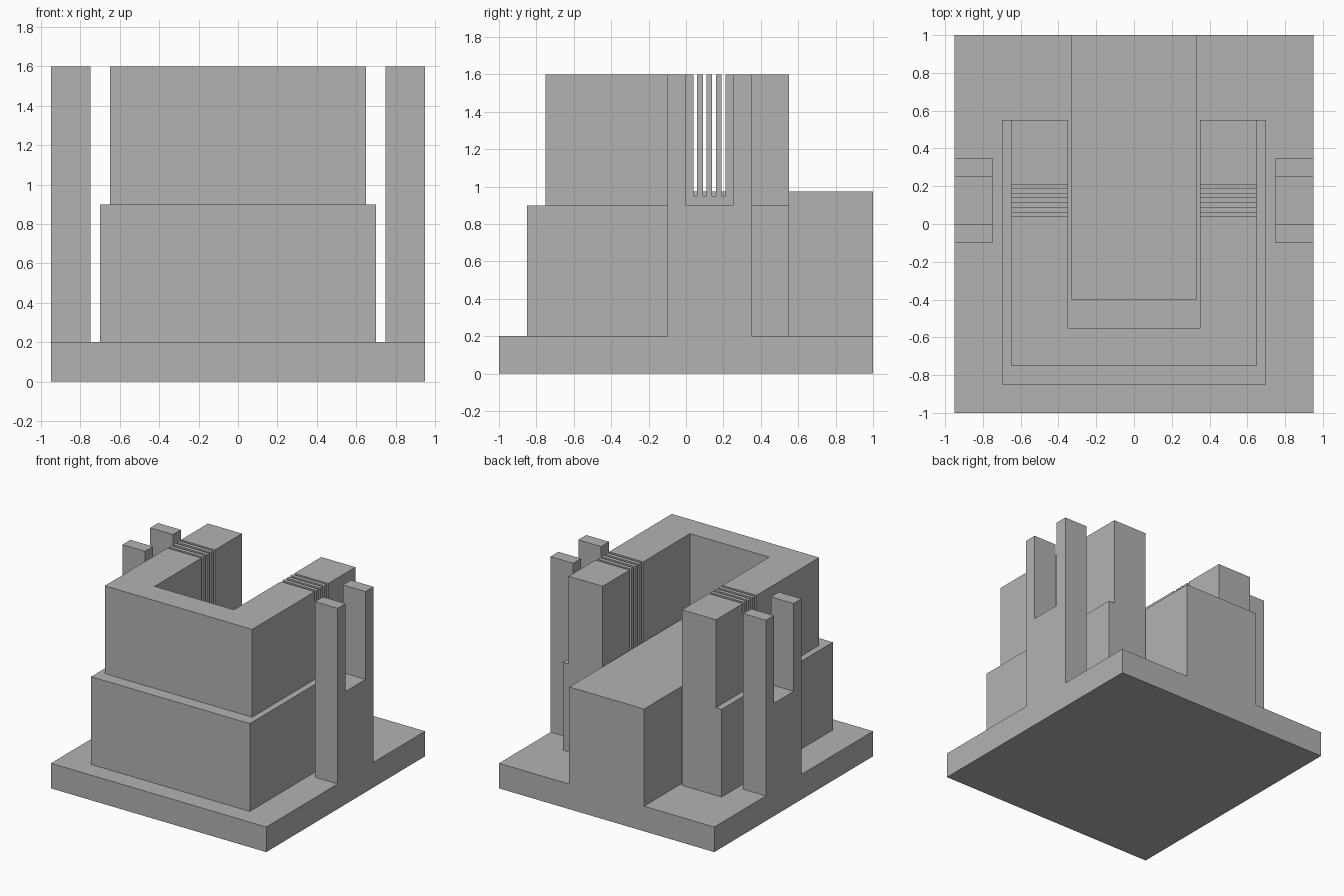
import bpy
import bmesh
from mathutils import Vector

if "Cube" in bpy.data.objects:
    bpy.data.objects.remove(bpy.data.objects["Cube"], do_unlink=True)

grey = bpy.data.materials.new("plain grey")
grey.use_nodes = True
colour = (0.45, 0.45, 0.45, 1)
grey.diffuse_color = colour
grey.node_tree.nodes["Principled BSDF"].inputs["Base Color"].default_value = colour


def make_object(name, bm):
    bmesh.ops.recalc_face_normals(bm, faces=bm.faces)
    mesh = bpy.data.meshes.new(name)
    bm.to_mesh(mesh)
    bm.free()
    mesh.materials.append(grey)
    obj = bpy.data.objects.new(name, mesh)
    bpy.context.collection.objects.link(obj)
    return obj


def add_prism(bm, outline, axis, low, high):
    """Extrude an outline along x (outline in y, z) or along z (outline in x, y)."""
    place = (lambda a, b: (low, a, b)) if axis == "x" else (lambda a, b: (a, b, low))
    face = bm.faces.new([bm.verts.new(place(a, b)) for a, b in outline])
    depth = high - low
    step = Vector((depth, 0, 0)) if axis == "x" else Vector((0, 0, depth))
    new = bmesh.ops.extrude_face_region(bm, geom=[face], use_keep_orig=True)["geom"]
    verts = [v for v in new if isinstance(v, bmesh.types.BMVert)]
    bmesh.ops.translate(bm, verts=verts, vec=step)


def prism(name, outline, axis, low, high):
    bm = bmesh.new()
    add_prism(bm, outline, axis, low, high)
    return make_object(name, bm)


def rectangle(a0, a1, b0, b1):
    return [(a0, b0), (a1, b0), (a1, b1), (a0, b1)]


def u_shape(half_width, front):
    """Plan of a wall round three sides, open at the back."""
    inner, inner_front, back = 0.35, -0.55, 0.55
    right = [(-inner, inner_front), (-inner, back), (-half_width, back), (-half_width, front)]
    return right + [(-x, y) for x, y in reversed(right)]


# Base plate and the two stepped tiers of the housing
base_top, step_z, top_z = 0.2, 0.9, 1.6
prism("base_plate", rectangle(-0.95, 0.95, -1, 1), "z", 0, base_top)
prism("lower_housing", u_shape(0.7, -0.85), "z", base_top, step_z)
upper = prism("upper_housing", u_shape(0.65, -0.75), "z", step_z, top_z)

# Four thin slots through both arms of the upper housing
bm = bmesh.new()
for i in range(4):
    y = 0.04 + 0.05 * i
    add_prism(bm, rectangle(y, y + 0.02, 0.95, 1.7), "x", -0.8, 0.8)
cutter = make_object("slot_cutter", bm)
cutter.hide_render = True
slots = upper.modifiers.new("slots", "BOOLEAN")
slots.operation = "DIFFERENCE"
slots.solver = "EXACT"
slots.object = cutter
bpy.context.view_layer.objects.active = upper
bpy.ops.object.modifier_apply(modifier=slots.name)
bpy.data.objects.remove(cutter, do_unlink=True)

# Long block running out of the back
prism("centre_block", rectangle(-0.33, 0.33, -0.4, 1), "z", base_top, 0.975)

# Forked posts at each side
fork = [(-0.1, base_top), (0.35, base_top), (0.35, top_z), (0.25, top_z),
        (0.25, step_z), (0, step_z), (0, top_z), (-0.1, top_z)]
prism("left_forked_post", fork, "x", 0.75, 0.95)
prism("right_forked_post", fork, "x", -0.95, -0.75)
